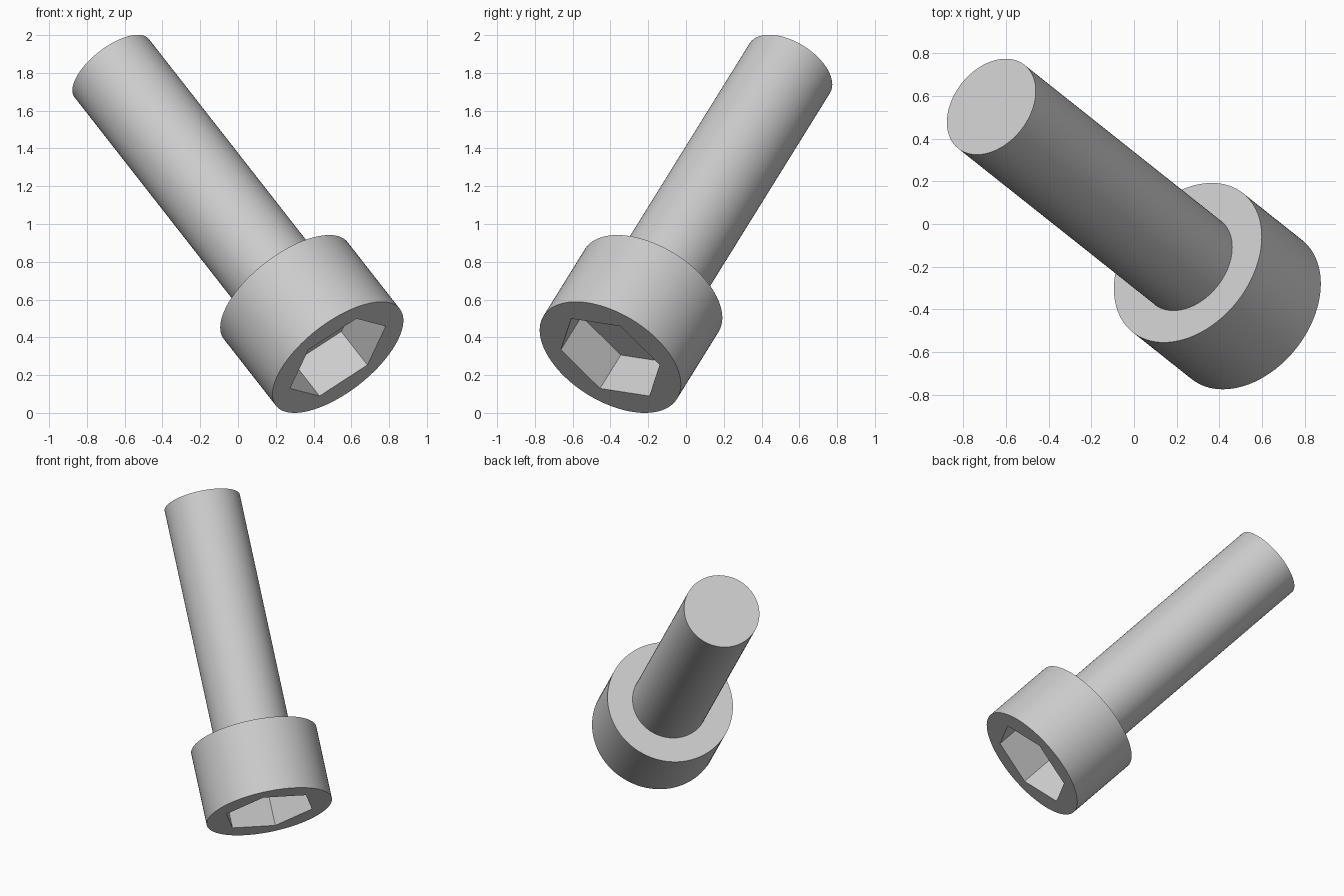
import bpy
import bmesh
from math import cos, sin, tau
from mathutils import Matrix, Vector

cube = bpy.data.objects.get("Cube")
if cube:
    bpy.data.objects.remove(cube, do_unlink=True)

SEGMENTS = 96
HEAD_RADIUS, SHANK_RADIUS, SOCKET_RADIUS = 0.416, 0.25, 0.307
HEAD_LENGTH, TOTAL_LENGTH, SOCKET_DEPTH = 0.5, 2.164, 0.25

# One plain steel colour
steel = bpy.data.materials.new("grey_steel")
steel.use_nodes = True
colour = (0.6, 0.6, 0.6, 1)
steel.diffuse_color = colour
steel.node_tree.nodes["Principled BSDF"].inputs["Base Color"].default_value = colour

bm = bmesh.new()


def ring(radius, height, count):
    return [bm.verts.new((radius * cos(tau * i / count),
                          radius * sin(tau * i / count), height))
            for i in range(count)]


def wall(lower, upper, smooth=False):
    count = len(lower)
    for i in range(count):
        j = (i + 1) % count
        bm.faces.new((lower[i], lower[j], upper[j], upper[i])).smooth = smooth


# Head, shoulder and shank
rim = ring(HEAD_RADIUS, 0, SEGMENTS)
shoulder = ring(HEAD_RADIUS, HEAD_LENGTH, SEGMENTS)
neck = ring(SHANK_RADIUS, HEAD_LENGTH, SEGMENTS)
tip = ring(SHANK_RADIUS, TOTAL_LENGTH, SEGMENTS)
wall(rim, shoulder, smooth=True)
wall(shoulder, neck)
wall(neck, tip, smooth=True)
bm.faces.new(tip)

# Hexagonal socket with a flat floor
mouth = ring(SOCKET_RADIUS, 0, 6)
floor = ring(SOCKET_RADIUS, SOCKET_DEPTH, 6)
wall(mouth, floor)
bm.faces.new(floor)

# Flat head face around the socket, one sector per socket side
step = SEGMENTS // 6
for side in range(6):
    arc = [rim[(side * step + k) % SEGMENTS] for k in range(step + 1)]
    bm.faces.new([mouth[side]] + arc + [mouth[(side + 1) % 6]])
bmesh.ops.recalc_face_normals(bm, faces=bm.faces[:])

# Tilt the bolt along its axis, with a socket corner setting the roll
axis = Vector((-0.553, 0.439, 0.707)).normalized()
corner = Vector((0.25, 0.055, 0.165))
corner = (corner - axis * corner.dot(axis)).normalized()
turn = Matrix((corner, axis.cross(corner), axis)).transposed().to_4x4()
bm.transform(Matrix.Translation((0.529, -0.401, 0.294)) @ turn)

mesh = bpy.data.meshes.new("socket_head_bolt")
bm.to_mesh(mesh)
bm.free()
mesh.materials.append(steel)
bolt = bpy.data.objects.new("socket_head_bolt", mesh)
bpy.context.collection.objects.link(bolt)
